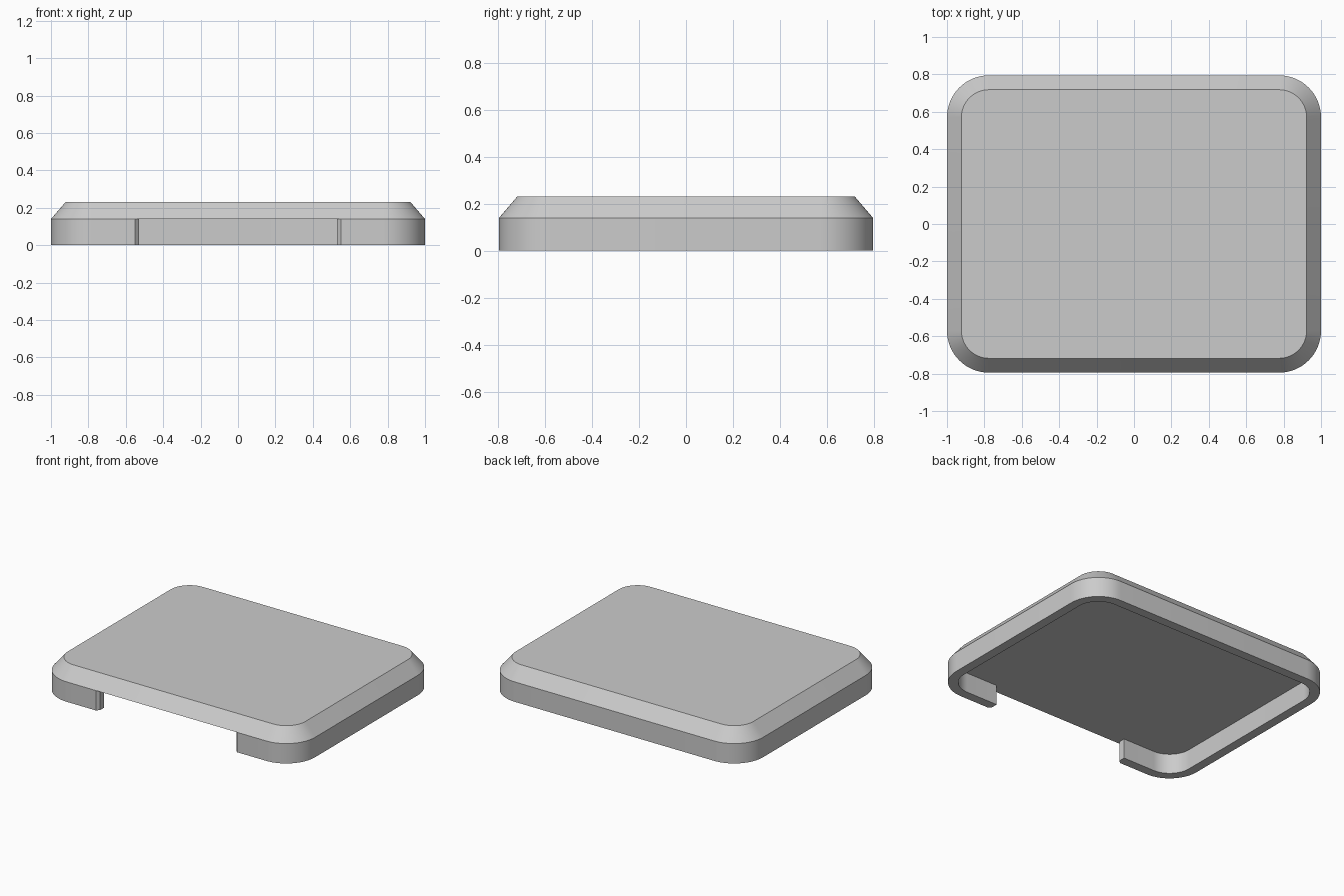
import bpy, bmesh
from math import sin, cos, pi

if "Cube" in bpy.data.objects:
    bpy.data.objects.remove(bpy.data.objects["Cube"])

HALF_X, HALF_Y, RADIUS = 1.0, 0.795, 0.225
WALL, RIM_TOP, TOP = 0.065, 0.14, 0.23
BEVEL_INSET = 0.077
GAP, CHAMFER = 0.53, 0.02
STEPS = 16

grey = bpy.data.materials.new("grey plastic")
grey.use_nodes = True
colour = (0.6, 0.6, 0.6, 1)
grey.diffuse_color = colour
grey.node_tree.nodes["Principled BSDF"].inputs["Base Color"].default_value = colour


def outline(inset):
    """Rounded rectangle, clockwise from the front of the -x side."""
    r = RADIUS - inset
    cx, cy = HALF_X - RADIUS, HALF_Y - RADIUS
    points = []
    for i, (sx, sy) in enumerate([(-1, -1), (-1, 1), (1, 1), (1, -1)]):
        for k in range(STEPS + 1):
            a = -pi / 2 * (1 + i + k / STEPS)
            points.append((sx * cx + r * cos(a), sy * cy + r * sin(a)))
    return points


def finish(name, bm):
    bmesh.ops.recalc_face_normals(bm, faces=bm.faces[:])
    mesh = bpy.data.meshes.new(name)
    bm.to_mesh(mesh)
    bm.free()
    mesh.materials.append(grey)
    obj = bpy.data.objects.new(name, mesh)
    bpy.context.collection.objects.link(obj)
    bpy.ops.object.select_all(action='DESELECT')
    obj.select_set(True)
    bpy.context.view_layer.objects.active = obj
    bpy.ops.object.shade_smooth_by_angle(angle=pi / 7)


def prism(name, lower, upper, z0, z1):
    """Closed solid between two outlines of equal length."""
    bm = bmesh.new()
    low = [bm.verts.new((x, y, z0)) for x, y in lower]
    high = [bm.verts.new((x, y, z1)) for x, y in upper]
    bm.faces.new(low)
    bm.faces.new(high)
    for i in range(len(low)):
        j = (i + 1) % len(low)
        bm.faces.new((low[i], low[j], high[j], high[i]))
    finish(name, bm)


# Solid top plate with sloping sides
prism("lid_plate", outline(0), outline(BEVEL_INSET), RIM_TOP, TOP)

# Rim wall, open at the front, with chamfered outer ends
front = -HALF_Y
outer = [(-GAP, front + CHAMFER), (-GAP - CHAMFER, front)] + outline(0)
outer += [(GAP + CHAMFER, front), (GAP, front + CHAMFER)]
inner = [(-GAP, front + WALL)] + outline(WALL) + [(GAP, front + WALL)]
rim = outer + inner[::-1]
prism("rim_wall", rim, rim, 0, RIM_TOP)
